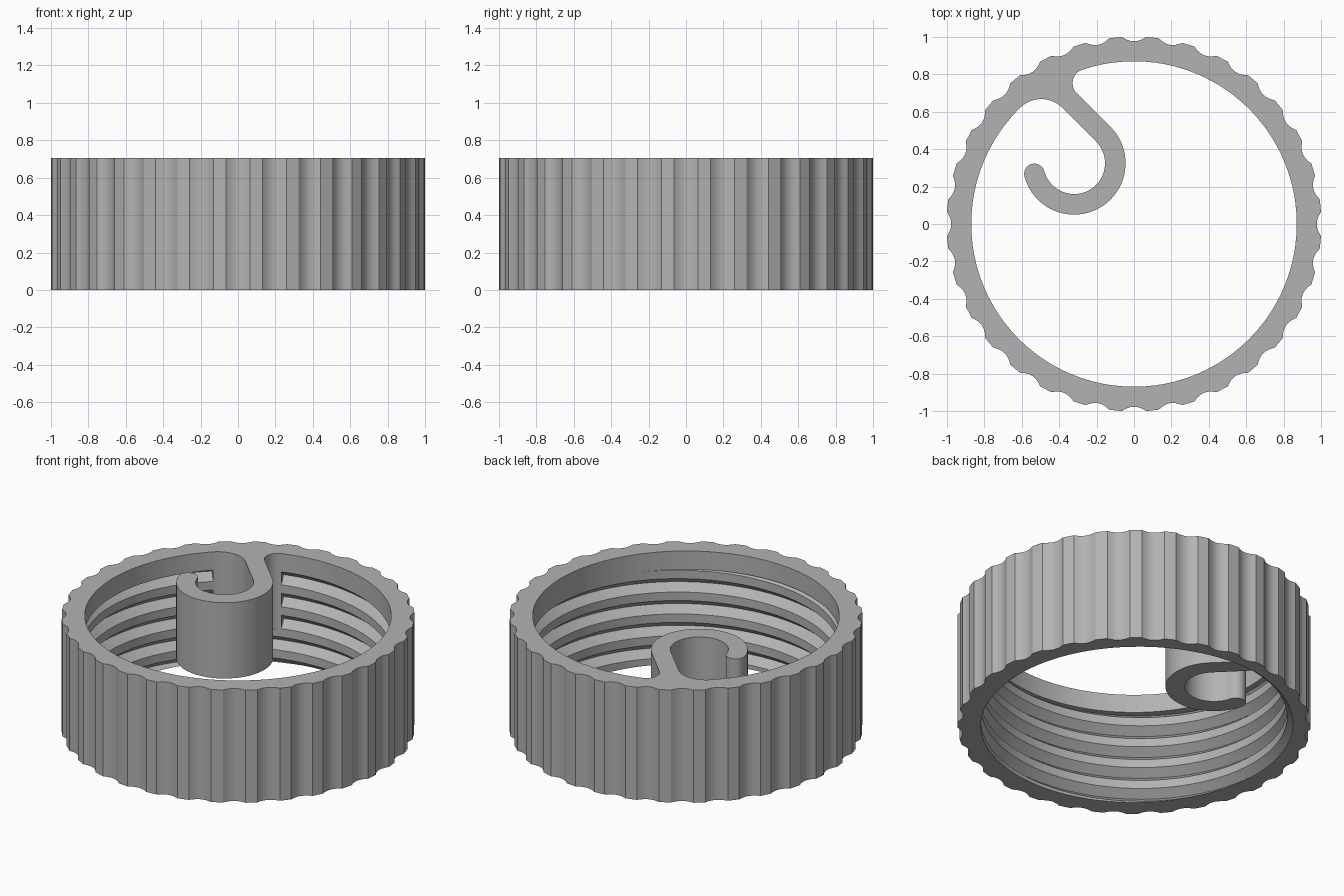
import bpy
import bmesh
from math import sin, cos, pi, radians, atan2, hypot, sqrt

cube = bpy.data.objects.get("Cube")
if cube:
    bpy.data.objects.remove(cube, do_unlink=True)

HEIGHT = 0.705
BORE = 0.87
RIM = 1.002

grey = bpy.data.materials.new("plain_grey")
grey.use_nodes = True
grey.diffuse_color = (0.45, 0.45, 0.45, 1)
grey.node_tree.nodes["Principled BSDF"].inputs["Base Color"].default_value = grey.diffuse_color


def finish(bm, name):
    """Weld, fix normals and turn the bmesh into a shaded object."""
    bmesh.ops.remove_doubles(bm, verts=bm.verts, dist=1e-5)
    bmesh.ops.recalc_face_normals(bm, faces=bm.faces)
    mesh = bpy.data.meshes.new(name)
    bm.to_mesh(mesh)
    bm.free()
    obj = bpy.data.objects.new(name, mesh)
    bpy.context.collection.objects.link(obj)
    mesh.materials.append(grey)
    bpy.ops.object.select_all(action="DESELECT")
    obj.select_set(True)
    bpy.context.view_layer.objects.active = obj
    bpy.ops.object.shade_smooth_by_angle(angle=radians(25))


# Threaded ring: fluted outside, helical V groove inside
FLUTES, STEPS = 32, 6
FLUTE_HALF, FLUTE_DEPTH = radians(3.7), 0.025
PITCH, HALF_GROOVE, GROOVE_DEPTH = 0.137, 0.042, 0.05
THREAD_TOP = 0.59
TURNS = range(-2, 6)


def ring_section(angle, outer):
    """Closed radius/height section of the ring at one angle."""
    base = 0.082 + PITCH * (angle + pi / 4) / (2 * pi)
    section = []
    for turn in TURNS:
        centre = base + turn * PITCH
        for offset in (-HALF_GROOVE, 0, HALF_GROOVE):
            z = min(max(centre + offset, 0), THREAD_TOP)
            phase = (z - base + PITCH / 2) % PITCH - PITCH / 2
            depth = GROOVE_DEPTH * max(0, 1 - abs(phase) / HALF_GROOVE)
            section.append((BORE + depth, z))
    return section + [(BORE, THREAD_TOP), (BORE, HEIGHT), (outer, HEIGHT), (outer, 0)]


columns = []
for flute in range(FLUTES):
    for step in range(STEPS + 1):
        t = 2 * step / STEPS - 1
        columns.append((2 * pi * flute / FLUTES + t * FLUTE_HALF,
                        RIM - FLUTE_DEPTH * (1 - t * t)))
columns.append((columns[0][0] + 2 * pi, columns[0][1]))

bm = bmesh.new()
loops = [[bm.verts.new((r * cos(a), r * sin(a), z)) for r, z in ring_section(a, outer)]
         for a, outer in columns]
for left, right in zip(loops, loops[1:]):
    for i in range(len(left)):
        j = (i + 1) % len(left)
        bm.faces.new((left[i], right[i], right[j], left[j]))
finish(bm, "threaded_ring")


# Inner hook: curled strip blended into the bore with two fillets
def arc(centre, radius, start, end, steps):
    angles = [radians(start + (end - start) * i / steps) for i in range(steps + 1)]
    return [(centre[0] + radius * cos(a), centre[1] + radius * sin(a)) for a in angles]


def fillet_centre(line_sum, radius):
    """Point on x + y = line_sum whose fillet touches the bore from inside."""
    reach = BORE - radius
    x = (line_sum - sqrt(2 * reach ** 2 - line_sum ** 2)) / 2
    return x, line_sum - x


def bearing(point):
    return atan2(point[1], point[0]) * 180 / pi


CURL = (-0.32, 0.325)
MID, HALF = 0.22, 0.055
FILLET_A, FILLET_B = 0.075, 0.16
curl_sum = CURL[0] + CURL[1]
a_centre = fillet_centre(curl_sum + sqrt(2) * (MID + HALF + FILLET_A), FILLET_A)
b_centre = fillet_centre(curl_sum + sqrt(2) * (MID - HALF - FILLET_B), FILLET_B)
tip = arc(CURL, MID, -165, -165, 1)[0]

outline = arc(a_centre, FILLET_A, bearing(a_centre), 225, 14)
outline += arc(CURL, MID + HALF, 45, -165, 40)
outline += arc(tip, HALF, -165, -345, 14)
outline += arc(CURL, MID - HALF, -165, 45, 32)
outline += arc(b_centre, FILLET_B, 45, bearing(b_centre), 14)
outline += arc((0, 0), 0.93, bearing(b_centre), bearing(a_centre), 8)

HOOK_BASE = 0.23
bm = bmesh.new()
bottom = [bm.verts.new((x, y, HOOK_BASE)) for x, y in outline]
top = [bm.verts.new((x, y, HEIGHT)) for x, y in outline]
bm.faces.new(bottom)
bm.faces.new(top)
for i in range(len(outline)):
    j = (i + 1) % len(outline)
    bm.faces.new((bottom[i], bottom[j], top[j], top[i]))
finish(bm, "inner_hook")
